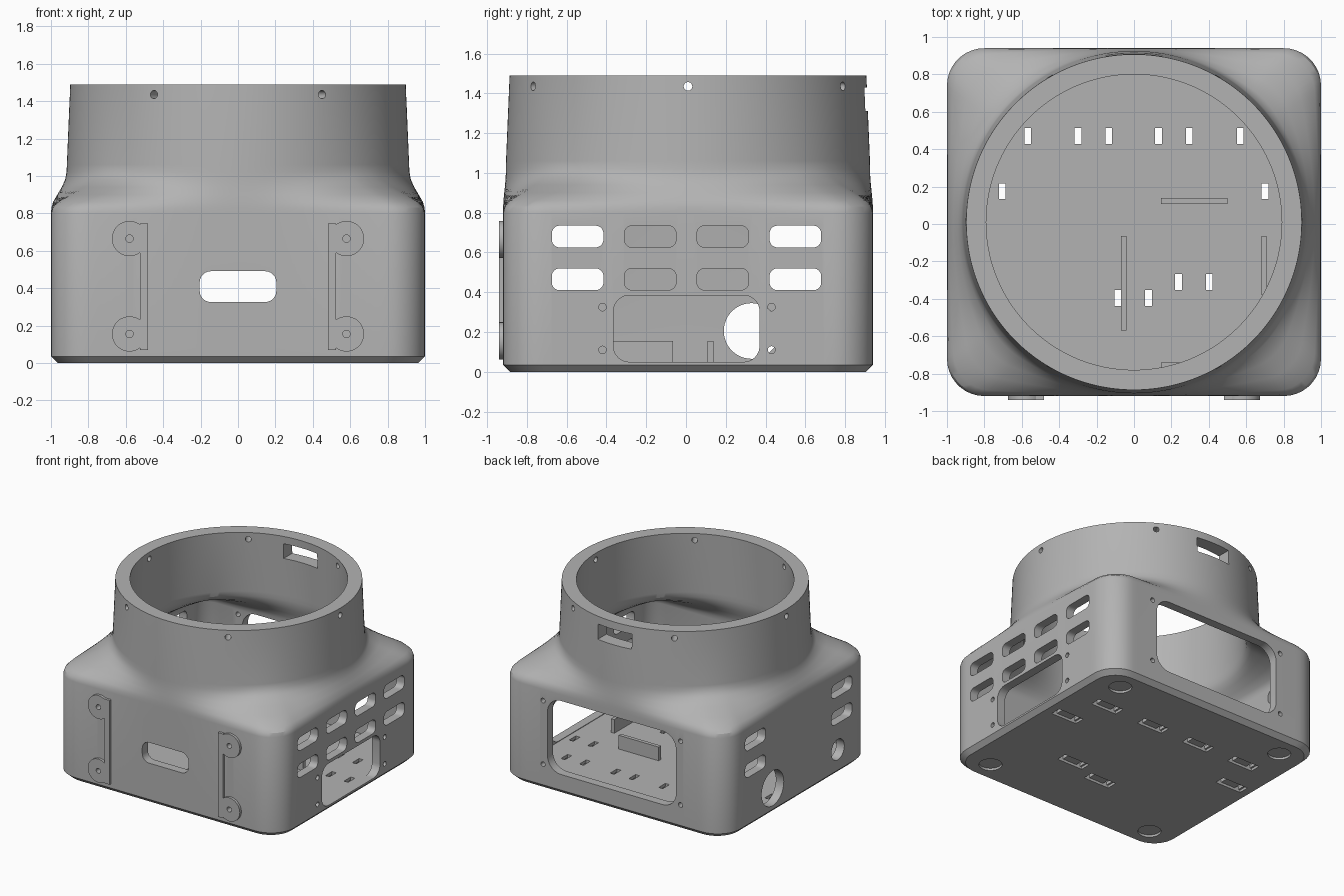
import bpy, bmesh
from math import pi, sin, cos, tan, hypot
from mathutils import Matrix, Vector

if "Cube" in bpy.data.objects:
    bpy.data.objects.remove(bpy.data.objects["Cube"])

CY = 0.01          # centre of the housing in y
SEG = 240

grey = bpy.data.materials.new("plain grey")
grey.use_nodes = True
grey.diffuse_color = (0.45, 0.45, 0.45, 1)
grey.node_tree.nodes["Principled BSDF"].inputs["Base Color"].default_value = (0.45, 0.45, 0.45, 1)


def finish(name, bm):
    bmesh.ops.recalc_face_normals(bm, faces=bm.faces)
    me = bpy.data.meshes.new(name)
    bm.to_mesh(me)
    bm.free()
    me.materials.append(grey)
    ob = bpy.data.objects.new(name, me)
    bpy.context.collection.objects.link(ob)
    return ob


def boolean(ob, tool, op="DIFFERENCE"):
    bpy.context.view_layer.objects.active = ob
    mod = ob.modifiers.new("cut", "BOOLEAN")
    mod.object, mod.operation, mod.solver = tool, op, "EXACT"
    bpy.ops.object.modifier_apply(modifier=mod.name)


def smooth(ob):
    bpy.ops.object.select_all(action="DESELECT")
    ob.select_set(True)
    bpy.context.view_layer.objects.active = ob
    bpy.ops.object.shade_smooth_by_angle(angle=pi / 6)


def disc(cx, cy, r, n=32):
    return [(cx + r * cos(2 * pi * i / n), cy + r * sin(2 * pi * i / n)) for i in range(n)]


def rrect(cx, cy, w, h, r, n=6):
    pts = []
    for k, (sx, sy) in enumerate(((1, 1), (-1, 1), (-1, -1), (1, -1))):
        for i in range(n + 1):
            a = pi / 2 * (k + i / n)
            pts.append((cx + sx * (w / 2 - r) + r * cos(a), cy + sy * (h / 2 - r) + r * sin(a)))
    return pts


def rect(cx, cy, w, h):
    return [(cx + sx * w / 2, cy + sy * h / 2) for sx, sy in ((1, 1), (-1, 1), (-1, -1), (1, -1))]


def prism(bm, pts, axis, lo, hi, matrix=Matrix()):
    """Extrude a flat outline along x, y or z."""
    place = {"x": lambda p, d: (d, p[0], p[1]),
             "y": lambda p, d: (p[0], d, p[1]),
             "z": lambda p, d: (p[0], p[1], d)}[axis]
    a, b = ([bm.verts.new(matrix @ Vector(place(p, d))) for p in pts] for d in (lo, hi))
    bm.faces.new(a[::-1])
    bm.faces.new(b)
    for i in range(len(pts)):
        j = (i + 1) % len(pts)
        bm.faces.new((a[i], a[j], b[j], b[i]))


def ray_radius(a, hx, hy, r):
    """Distance from the centre to a rounded rectangle along angle a."""
    c, s = abs(cos(a)), abs(sin(a))
    d = min(hx / max(c, 1e-9), hy / max(s, 1e-9))
    kx, ky = hx - r, hy - r
    if d * c > kx and d * s > ky:
        m = c * kx + s * ky
        d = m + max(m * m - kx * kx - ky * ky + r * r, 0) ** 0.5
    return d


# Housing shell: square base blending into a round collar, then back down inside
blend = ((0.80, 0), (0.83, 0.03), (0.86, 0.13), (0.90, 0.4), (0.94, 0.68),
         (0.98, 0.89), (1.02, 0.98), (1.06, 1))


def row(z, hx, hy, r, circle, f):
    return z, [ray_radius(2 * pi * i / SEG, hx, hy, r) * (1 - f) + circle * f for i in range(SEG)]


rows = [row(0, 0.965, 0.895, 0.18, 1, 0), row(0.035, 1, 0.93, 0.2, 1, 0)]
rows += [row(z, 1, 0.93, 0.2, 0.915, f) for z, f in blend]
rows += [row(1.49, 1, 1, 0.2, 0.897, 1), row(1.49, 1, 1, 0.2, 0.79, 1)]
rows += [row(z - 0.05, 0.93, 0.86, 0.13, 0.81, f) for z, f in reversed(blend)]
rows += [row(0.045, 0.93, 0.86, 0.13, 1, 0)]

bm = bmesh.new()
loops = [[bm.verts.new((d * cos(2 * pi * i / SEG), CY + d * sin(2 * pi * i / SEG), z))
          for i, d in enumerate(ds)] for z, ds in rows]
for lo, hi in zip(loops, loops[1:]):
    for i in range(SEG):
        j = (i + 1) % SEG
        bm.faces.new((lo[i], lo[j], hi[j], hi[i]))
bm.faces.new(loops[0][::-1])
bm.faces.new(loops[-1])
housing = finish("housing", bm)

# Wall openings and underside recesses
bm = bmesh.new()
RIGHT, LEFT, BACK = (0.85, 1.1), (-1.1, -0.85), (0.8, 1.05)
for z in (0.465, 0.68):
    for y in (-0.545, -0.18, 0.185, 0.55):
        prism(bm, rrect(y, z, 0.26, 0.11, 0.04), "x", *RIGHT)
        if abs(y) > 0.4:
            prism(bm, rrect(y, z, 0.26, 0.11, 0.04), "x", *LEFT)
prism(bm, rrect(0.0025, 0.217, 0.735, 0.335, 0.08), "x", *RIGHT)
for y in (-0.42, 0.43):
    for z in (0.11, 0.325):
        prism(bm, disc(y, z, 0.019, 16), "x", *RIGHT)
prism(bm, disc(0.33, 0.205, 0.14, 48), "x", *LEFT)
prism(bm, disc(-0.495, 0.2, 0.082), "x", *LEFT)
prism(bm, rrect(0, 0.455, 1.14, 0.59, 0.12, 10), "y", *BACK)
prism(bm, rrect(0, 0.408, 0.41, 0.165, 0.06), "y", -1.05, -0.8)
for x in (-0.61, 0.61):
    for z in (0.2, 0.71):
        prism(bm, disc(x, z, 0.019, 16), "y", *BACK)
for x in (-0.58, 0.58):
    for z in (0.155, 0.665):
        prism(bm, disc(x, z, 0.02, 16), "y", -1.05, -0.87)

# Collar screw holes and rear collar window
for k in range(6):
    turn = Matrix.Translation((0, CY, 0)) @ Matrix.Rotation(k * pi / 3, 4, "Z")
    prism(bm, disc(0, 1.435, 0.022, 16), "x", 0.7, 1.0, turn)
prism(bm, rect(0, 1.37, 0.3, 0.12), "y", 0.65, 1.0)

# Foot recesses and strap recesses below, with a pair of slots through each strap recess
slots = bmesh.new()
for sx in (-1, 1):
    for sy in (-1, 1):
        prism(bm, disc(0.76 * sx, CY + 0.74 * sy, 0.085), "z", -0.1, 0.018)
for x, y in ((-0.65, 0.47), (-0.217, 0.47), (0.213, 0.47), (0.65, 0.47),
             (-0.787, 0.175), (0.783, 0.175), (-0.005, -0.395), (0.32, -0.31)):
    prism(bm, rect(x, y, 0.23, 0.085), "z", -0.1, 0.02)
    for s in (-1, 1):
        prism(slots, rect(x + s * 0.0825, y, 0.036, 0.085), "z", -0.2, 0.2)

cutter = finish("cutter", bm)
slot_cutter = finish("slot_cutter", slots)
boolean(housing, cutter)
boolean(housing, slot_cutter)
smooth(housing)

# Front mounting brackets: a rail with two screw pads
for name, s in (("left_bracket", 1), ("right_bracket", -1)):
    bm = bmesh.new()
    prism(bm, rect(s * 0.502, 0.408, 0.044, 0.675), "y", -0.94, -0.918)
    bracket = finish(name, bm)
    for z in (0.155, 0.665):
        bm = bmesh.new()
        prism(bm, disc(s * 0.58, z, 0.094, 48), "y", -0.94, -0.918)
        pad = finish("pad", bm)
        boolean(bracket, pad, "UNION")
        bpy.data.objects.remove(pad)
    boolean(bracket, cutter)
    smooth(bracket)

# Upright ribs on the floor
for name, x, y, w, d in (("rear_rib", 0.323, 0.123, 0.355, 0.03),
                         ("front_rib", 0.323, -0.755, 0.355, 0.03),
                         ("middle_rib", -0.055, -0.317, 0.03, 0.505),
                         ("side_rib", 0.695, -0.222, 0.028, 0.315)):
    bm = bmesh.new()
    prism(bm, rect(x, y, w, d), "z", 0.04, 0.155)
    finish(name, bm)

for tool in (cutter, slot_cutter):
    bpy.data.objects.remove(tool)
